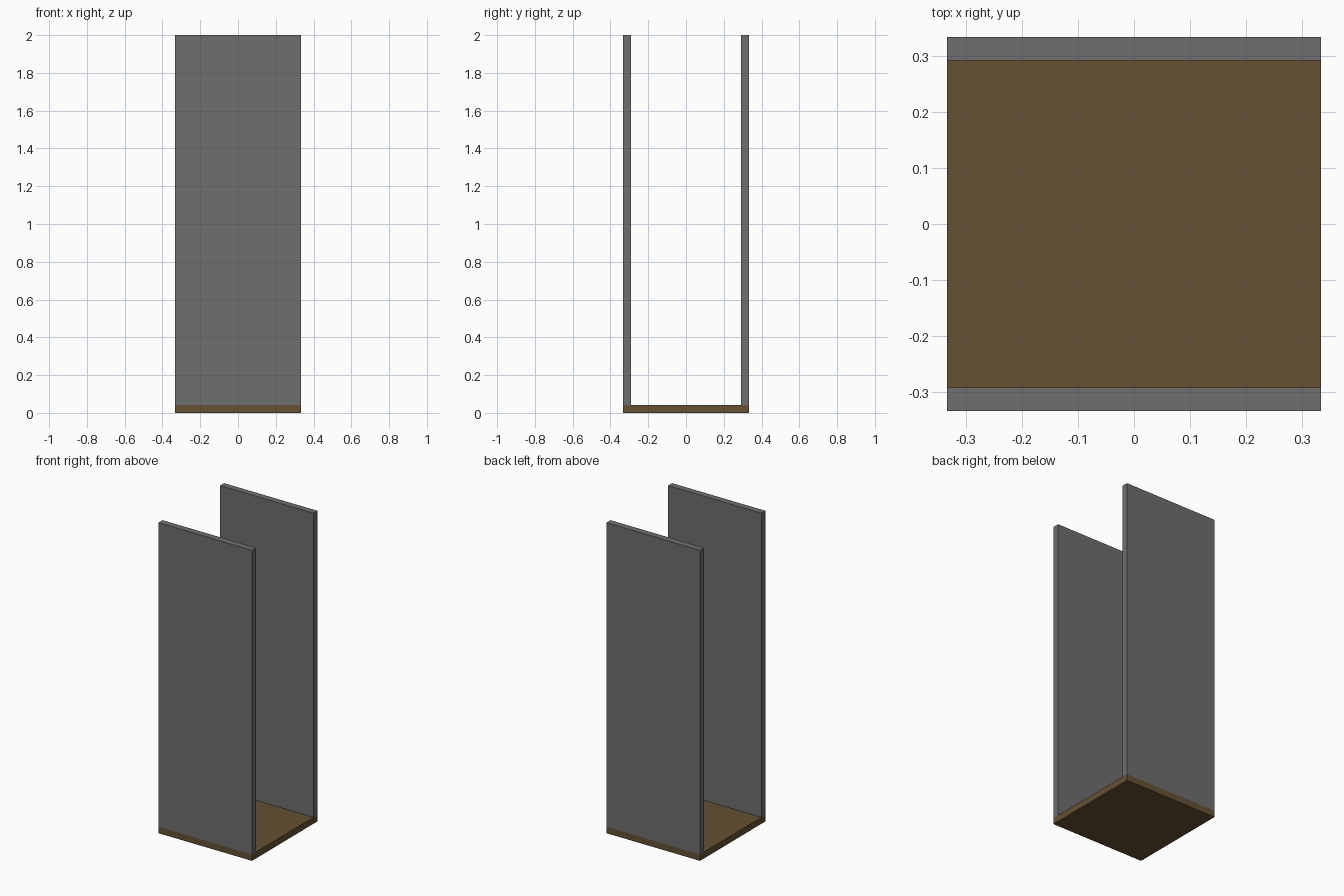
import bpy

cube = bpy.data.objects.get("Cube")
if cube:
    bpy.data.objects.remove(cube, do_unlink=True)

WIDTH = 2 / 3        # footprint side
THICK = 2 / 48       # board thickness
HEIGHT = 2.0


def make_material(name, colour):
    mat = bpy.data.materials.new(name)
    mat.use_nodes = True
    mat.diffuse_color = colour
    mat.node_tree.nodes["Principled BSDF"].inputs["Base Color"].default_value = colour
    return mat


def make_board(name, size, centre, mat):
    bpy.ops.mesh.primitive_cube_add(size=1, location=centre)
    board = bpy.context.object
    board.name = name
    board.scale = size
    bpy.ops.object.transform_apply(location=False, rotation=False, scale=True)
    board.data.materials.append(mat)
    return board


grey = make_material("grey stone", (0.156, 0.156, 0.156, 1))
brown = make_material("brown wood", (0.130, 0.082, 0.033, 1))

# Floor board
make_board("floor", (WIDTH, WIDTH, THICK), (0, 0, THICK / 2), brown)

# Two tall walls standing on the front and back edges of the floor
for name, side in (("front_wall", -1), ("back_wall", 1)):
    make_board(name, (WIDTH, THICK, HEIGHT - THICK),
               (0, side * (WIDTH - THICK) / 2, (HEIGHT + THICK) / 2), grey)
